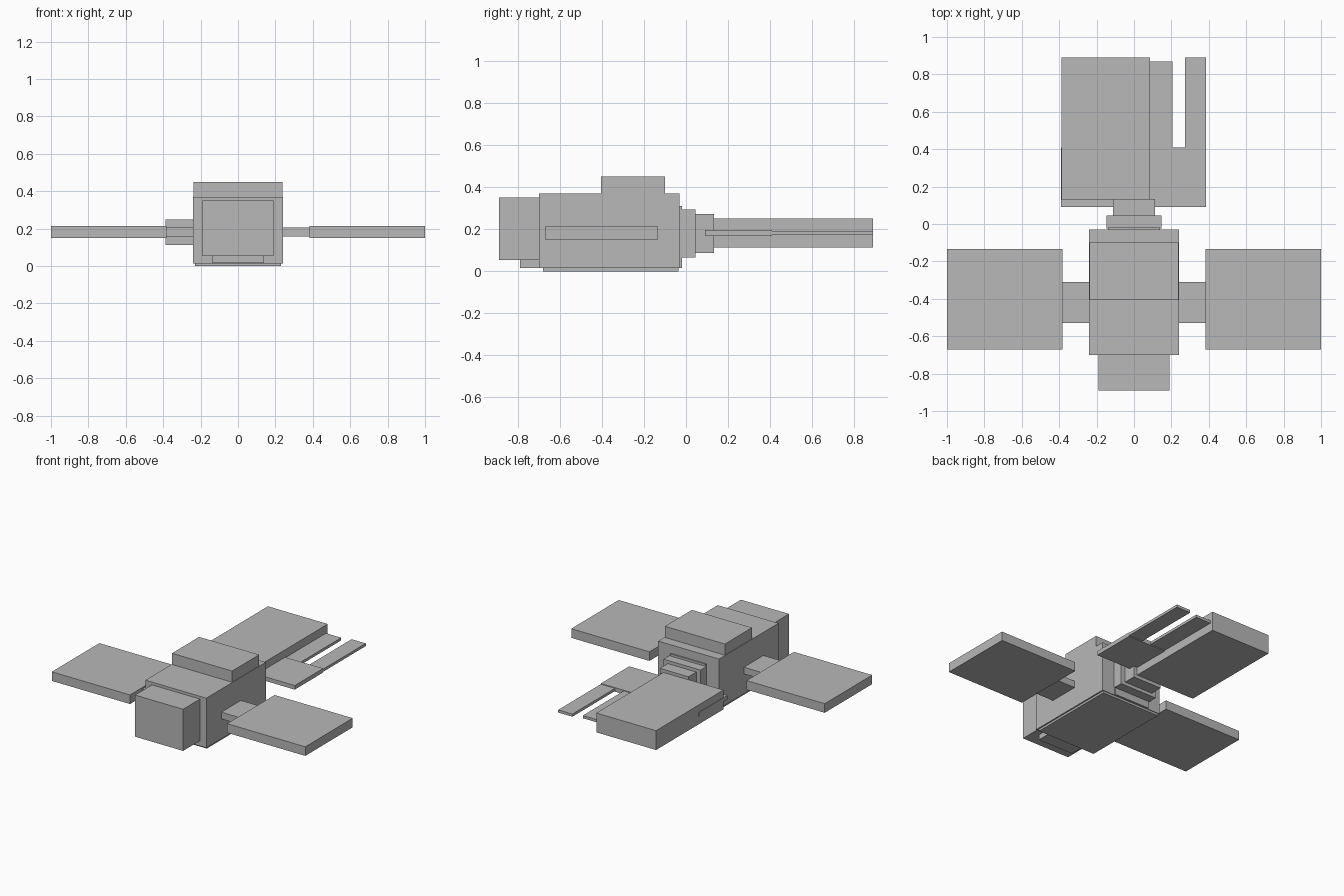
import bpy
import bmesh
from mathutils import Vector

cube = bpy.data.objects.get("Cube")
if cube:
    bpy.data.objects.remove(cube, do_unlink=True)

GREY = (0.48, 0.48, 0.48, 1.0)
grey = bpy.data.materials.new("plain_grey")
grey.use_nodes = True
grey.diffuse_color = GREY
grey.node_tree.nodes["Principled BSDF"].inputs["Base Color"].default_value = GREY


def box(name, x, y, z):
    """Flat-faced block spanning the given (low, high) ranges."""
    low, high = (Vector(c) for c in zip(x, y, z))
    bm = bmesh.new()
    bmesh.ops.create_cube(bm, size=1)
    bmesh.ops.scale(bm, vec=high - low, verts=bm.verts)
    bmesh.ops.translate(bm, vec=(low + high) / 2, verts=bm.verts)
    mesh = bpy.data.meshes.new(name)
    bm.to_mesh(mesh)
    bm.free()
    mesh.materials.append(grey)
    obj = bpy.data.objects.new(name, mesh)
    bpy.context.collection.objects.link(obj)
    return obj


def centred(name, half, y, z):
    return box(name, (-half, half), y, z)


# Main hull with its top block, belly plate and stepped nose
centred("body", 0.24, (-0.70, -0.03), (0.015, 0.37))
centred("top_block", 0.237, (-0.405, -0.10), (0.365, 0.45))
centred("belly_plate", 0.23, (-0.68, -0.035), (0.0, 0.02))
centred("nose_block", 0.19, (-0.89, -0.695), (0.053, 0.35))
centred("nose_step", 0.14, (-0.79, -0.695), (0.016, 0.055))

# Stepped collar at the rear
centred("rear_flange", 0.14, (-0.035, -0.02), (0.016, 0.31))
centred("rear_collar", 0.146, (-0.025, 0.045), (0.065, 0.295))
centred("rear_neck", 0.113, (0.04, 0.133), (0.088, 0.272))

# Side arms and panels, mirrored left and right
for side, sign in (("left", 1), ("right", -1)):
    def span(a, b):
        return tuple(sorted((a * sign, b * sign)))
    box(side + "_arm", span(0.235, 0.39), (-0.53, -0.31), (0.157, 0.205))
    box(side + "_panel", span(0.383, 1.0), (-0.67, -0.135), (0.15, 0.215))

# Tail: thick slab on the right, thin mounting plate with two prongs on the left
box("tail_slab", (-0.387, 0.085), (0.13, 0.89), (0.112, 0.25))
box("tail_plate", (-0.39, 0.385), (0.09, 0.41), (0.168, 0.197))
box("inner_prong", (0.08, 0.205), (0.40, 0.87), (0.173, 0.192))
box("outer_prong", (0.273, 0.385), (0.40, 0.89), (0.173, 0.192))
